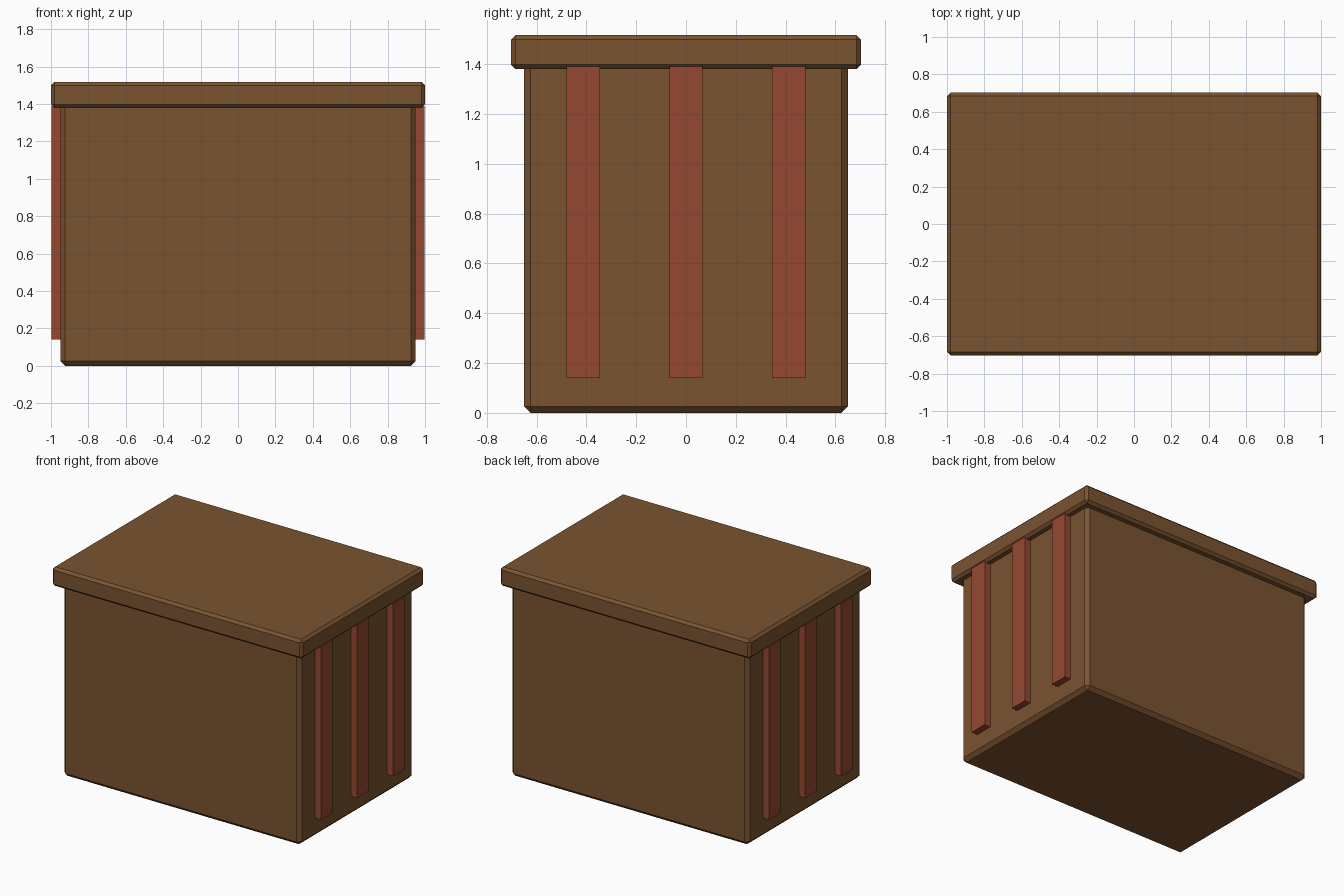
import bpy

if "Cube" in bpy.data.objects:
    bpy.data.objects.remove(bpy.data.objects["Cube"])


def material(name, color):
    m = bpy.data.materials.new(name)
    m.diffuse_color = (*color, 1)
    m.use_nodes = True
    m.node_tree.nodes["Principled BSDF"].inputs["Base Color"].default_value = m.diffuse_color
    return m


wood = material("brown wood", (0.195, 0.087, 0.030))
red = material("red brown slat", (0.300, 0.066, 0.030))


def box(name, lo, hi, mat, bevel=0):
    bpy.ops.mesh.primitive_cube_add(size=1, location=[(a + b) / 2 for a, b in zip(lo, hi)])
    ob = bpy.context.object
    ob.name = name
    ob.scale = [b - a for a, b in zip(lo, hi)]
    bpy.ops.object.transform_apply(location=False, rotation=False, scale=True)
    ob.data.materials.append(mat)
    if bevel:
        mod = ob.modifiers.new("edge chamfer", "BEVEL")
        mod.width = bevel
        mod.segments = 1
    return ob


# Crate body, its top tucked into the lid
box("crate_body", (-0.95, -0.65, 0), (0.95, 0.65, 1.42), wood, 0.026)

# Overhanging lid
box("lid", (-1, -0.702, 1.38), (1, 0.702, 1.518), wood, 0.018)

# Three upright slats on each end
for side, s in (("right", 1), ("left", -1)):
    for i, y in enumerate((-0.413, 0, 0.413)):
        x0, x1 = sorted((s * 0.93, s * 0.998))
        box(f"{side}_slat_{i + 1}", (x0, y - 0.067, 0.14), (x1, y + 0.067, 1.39), red)
